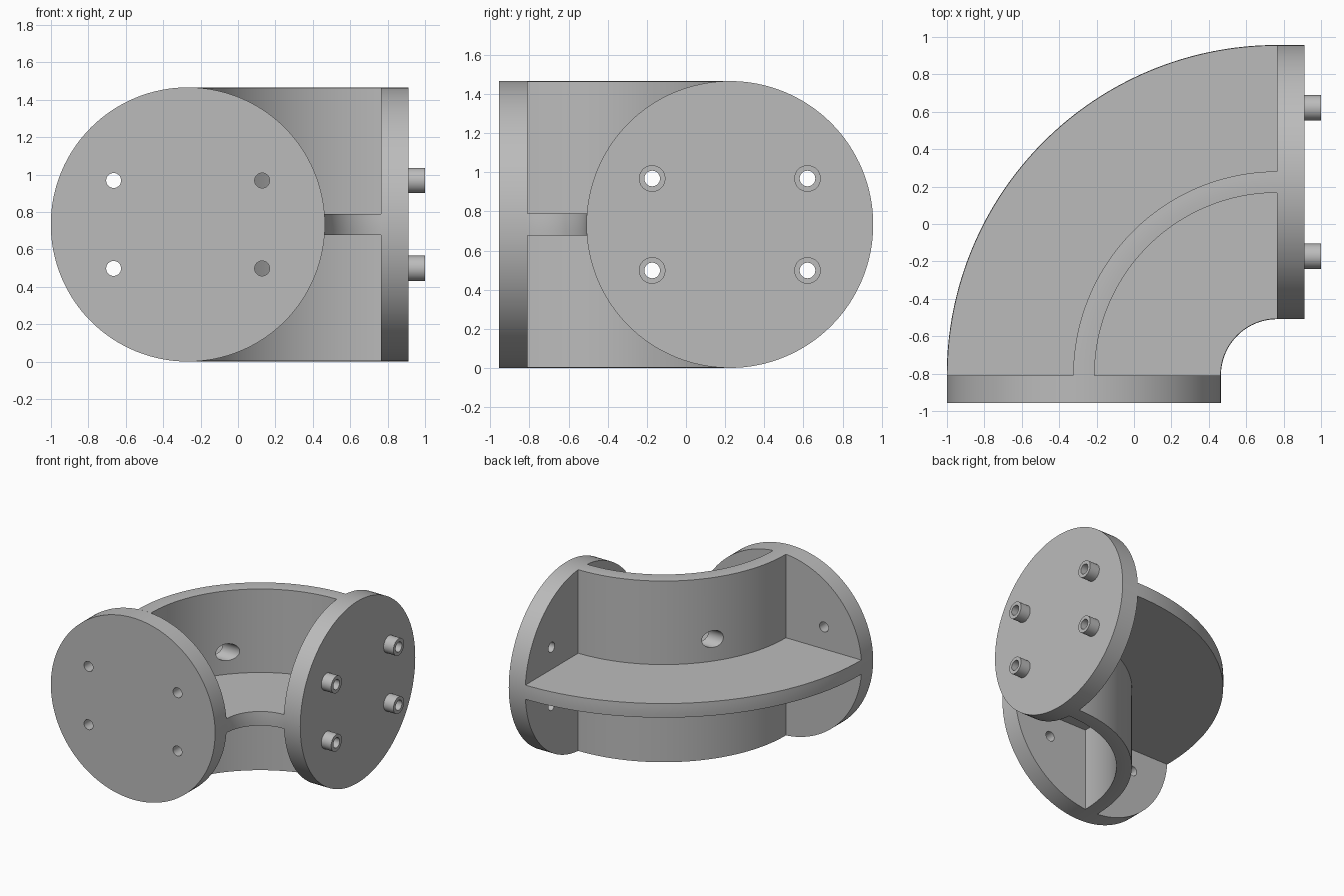
import bpy, bmesh
from math import pi, sin, cos, asin
from mathutils import Matrix, Vector

if "Cube" in bpy.data.objects:
    bpy.data.objects.remove(bpy.data.objects["Cube"])

R = 0.733                        # flange radius
MID = R                          # height of the pipe axis
BEND = Vector((0.765, -0.809, MID))   # centre of the bend
SWEEP = 1.033                    # bend radius
THICK = 0.147                    # flange thickness
WEB = 0.057                      # half thickness of the ribs
BORE, PIN = 0.04, 0.068
BOLTS = [(u, v) for u in (-0.397, 0.397) for v in (-0.235, 0.235)]

grey = bpy.data.materials.new("grey")
grey.use_nodes = True
color = (0.5, 0.5, 0.5, 1)
grey.diffuse_color = color
grey.node_tree.nodes["Principled BSDF"].inputs["Base Color"].default_value = color


def finish(name, bm):
    bmesh.ops.recalc_face_normals(bm, faces=bm.faces)
    mesh = bpy.data.meshes.new(name)
    bm.to_mesh(mesh)
    bm.free()
    mesh.materials.append(grey)
    obj = bpy.data.objects.new(name, mesh)
    bpy.context.collection.objects.link(obj)
    return obj


def rod(name, start, end, radius, sides=32):
    """Solid cylinder between two points."""
    start, end = Vector(start), Vector(end)
    axis = end - start
    turn = axis.to_track_quat('Z', 'Y').to_matrix().to_4x4()
    bm = bmesh.new()
    bmesh.ops.create_cone(bm, cap_ends=True, segments=sides, radius1=radius,
                          radius2=radius, depth=axis.length,
                          matrix=Matrix.Translation((start + end) / 2) @ turn)
    return finish(name, bm)


def select_only(obj):
    bpy.ops.object.select_all(action='DESELECT')
    obj.select_set(True)
    bpy.context.view_layer.objects.active = obj


def drill(obj, start, end, radius):
    cutter = rod("drill", start, end, radius)
    cutter.hide_render = True
    mod = obj.modifiers.new("hole", 'BOOLEAN')
    mod.operation, mod.solver, mod.object = 'DIFFERENCE', 'EXACT', cutter
    select_only(obj)
    bpy.ops.object.modifier_apply(modifier=mod.name)
    bpy.data.objects.remove(cutter)


# Cross-shaped ribs with rounded tips, swept through a quarter turn
bm = bmesh.new()
half = asin(WEB / R)
outline = []
for k in range(4):
    a = k * pi / 2
    outline += [(R * cos(a + half * t), R * sin(a + half * t))
                for t in (-1, -0.5, 0, 0.5, 1)]
    c = a + pi / 4
    outline.append((WEB * 2 ** 0.5 * cos(c), WEB * 2 ** 0.5 * sin(c)))
rings = []
STEPS = 64
for i in range(STEPS + 1):
    a = pi / 2 + pi / 2 * i / STEPS
    rings.append([bm.verts.new(BEND + Vector(((SWEEP + u) * cos(a),
                                              (SWEEP + u) * sin(a), v)))
                  for u, v in outline])
n = len(outline)
for r0, r1 in zip(rings, rings[1:]):
    for j in range(n):
        bm.faces.new((r0[j], r0[(j + 1) % n], r1[(j + 1) % n], r1[j]))
bm.faces.new(rings[0])
bm.faces.new(rings[-1])
ribs = finish("curved_ribs", bm)

# Round flanges at both ends of the bend
fx, fy = BEND.x - SWEEP, BEND.y
sx, sy = BEND.x, BEND.y + SWEEP
front = rod("front_flange", (fx, fy, MID), (fx, fy - THICK, MID), R, 128)
side = rod("side_flange", (sx, sy, MID), (sx + THICK, sy, MID), R, 128)
parts = [ribs, front, side]

# Bolt holes, hollow pins and the access holes through the upright rib
for i, (u, v) in enumerate(BOLTS):
    z = MID + v
    drill(front, (fx + u, fy + 0.1, z), (fx + u, fy - THICK - 0.1, z), BORE)
    y = sy + u
    face = sx + THICK
    pin = rod("hollow_pin_%d" % (i + 1), (face, y, z), (1.0, y, z), PIN)
    for obj in (side, pin):
        drill(obj, (sx - 0.1, y, z), (1.1, y, z), BORE)
    parts.append(pin)
    if u < 0:
        drill(ribs, (sx - 0.1, y, z), (-0.6, y, z), PIN)

for obj in parts:
    select_only(obj)
    bpy.ops.object.shade_smooth_by_angle(angle=pi / 6)
